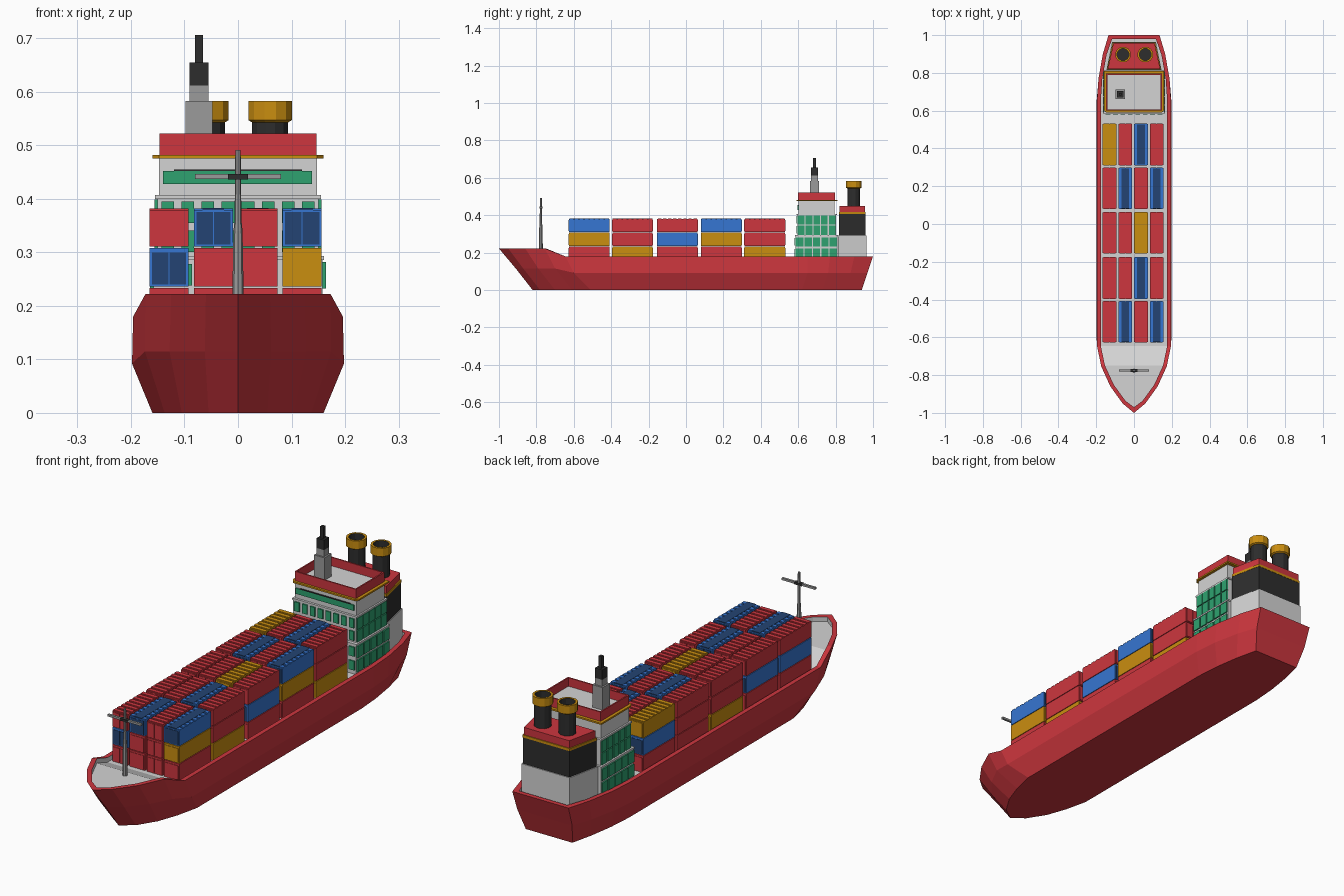
import bpy, bmesh, math
from mathutils import Vector

if "Cube" in bpy.data.objects:
    bpy.data.objects.remove(bpy.data.objects["Cube"])


def material(name, r, g, b):
    lin = lambda c: (c / 255 / 12.92) if c < 11 else ((c / 255 + 0.055) / 1.055) ** 2.4
    m = bpy.data.materials.new(name)
    m.diffuse_color = (lin(r), lin(g), lin(b), 1)
    m.use_nodes = True
    m.node_tree.nodes["Principled BSDF"].inputs["Base Color"].default_value = m.diffuse_color
    return m


RED = material("red", 205, 54, 62)
LIGHT = material("light_grey", 212, 212, 212)
GREY = material("mid_grey", 155, 155, 155)
DARK = material("charcoal", 45, 45, 45)
YELLOW = material("ochre", 202, 142, 16)
GREEN = material("green", 46, 162, 112)
BLUE = material("blue", 54, 118, 210)
NAVY = material("navy", 36, 68, 115)


def finish(name, bm, mats):
    bmesh.ops.recalc_face_normals(bm, faces=bm.faces)
    me = bpy.data.meshes.new(name)
    bm.to_mesh(me)
    bm.free()
    for m in mats:
        me.materials.append(m)
    ob = bpy.data.objects.new(name, me)
    bpy.context.collection.objects.link(ob)
    return ob


def loft(bm, rings, mats, caps=(None, None)):
    """Join closed rings with quads; one material index per band, optional end caps."""
    vs = [[bm.verts.new(p) for p in r] for r in rings]
    n = len(vs[0])
    for a, b, m in zip(vs, vs[1:], mats):
        for i in range(n):
            j = (i + 1) % n
            bm.faces.new((a[i], a[j], b[j], b[i])).material_index = m
    for ring, m in zip((vs[0], vs[-1]), caps):
        if m is not None:
            bm.faces.new(ring).material_index = m
    return vs


def add_box(bm, x0, x1, y0, y1, z0, z1, mat=0):
    rings = [[(x0, y0, z), (x1, y0, z), (x1, y1, z), (x0, y1, z)] for z in (z0, z1)]
    loft(bm, rings, [mat], (mat, mat))


def boxes(name, mats, *dims):
    bm = bmesh.new()
    for d in dims:
        add_box(bm, *d)
    return finish(name, bm, mats)


def prism(name, mat, outline, z0, z1):
    bm = bmesh.new()
    loft(bm, [[(x, y, z) for x, y in outline] for z in (z0, z1)], [0], (0, 0))
    return finish(name, bm, [mat])


# Hull: half outlines at rim, chine and bottom, mirrored into closed rings
rim = [(0, -1), (.06, -.95), (.125, -.86), (.173, -.755), (.196, -.645),
       (.196, .65), (.188, .77), (.165, .9), (.135, 1)]
chine = [(0, -.91), (.062, -.87), (.128, -.79), (.174, -.7), (.198, -.6),
         (.198, .65), (.188, .76), (.163, .88), (.132, .97)]
keel = [(0, -.82), (.055, -.78), (.105, -.7), (.137, -.61), (.16, -.51),
        (.16, .62), (.152, .73), (.135, .84), (.112, .94)]


def sheer(i):
    return .222 if i < 4 else .18


def inward(pts, d):
    out = [(0, pts[0][1] + d * 1.5)]
    for i in range(1, len(pts)):
        a, b = Vector(pts[i - 1]), Vector(pts[min(i + 1, len(pts) - 1)])
        t = (b - a).normalized()
        out.append((pts[i][0] - t.y * d, pts[i][1] + t.x * d))
    x, y = out[-1]
    out[-1] = (x, pts[-1][1] - d)
    return out


def ring(half, height):
    pts = [(x, y, height(i)) for i, (x, y) in enumerate(half)]
    return pts + [(-x, y, z) for x, y, z in reversed(pts[1:])]


bm = bmesh.new()
inner = inward(rim, .02)
vs = loft(bm, [ring(keel, lambda i: 0), ring(chine, lambda i: .115 if i < 4 else .092),
               ring(rim, sheer), ring(inner, sheer),
               ring(inner, lambda i: sheer(i) - .02)], [0, 0, 0, 1])
for r, m in ((vs[0], 0), (vs[-1], 1)):
    n = len(r)
    bm.faces.new((r[0], r[1], r[-1])).material_index = m
    for i in range(1, 8):
        bm.faces.new((r[i], r[i + 1], r[n - i - 1], r[n - i])).material_index = m
finish("hull", bm, [RED, LIGHT])

# Containers: colours per row (bow to stern), layers bottom to top, columns port to starboard
stacks = [("rrrr", "brry", "rbrb"),
          ("ryry", "bryr", "rrbr"),
          ("yrbr", "rbrb", "rryr"),
          ("rbrr", "ryry", "rbrb"),
          ("rryy", "bryr", "yrbr")]
row_y = [-.518, -.286, -.046, .189, .421]
palette = {"r": (RED, RED), "b": (BLUE, NAVY), "y": (YELLOW, YELLOW)}
W, L, H = .0365, .11, .072


def container(name, x, y, z, key, top):
    bm = bmesh.new()
    zt = z + H - (.004 if top else 0)
    add_box(bm, x - W, x + W, y - L + .002, y + L - .002, z, zt)
    for s in (-1, 1):                                   # end doors
        ya, yb = sorted((y + s * (L - .002), y + s * L))
        for c in (-1, 1):
            xc = x + c * .0165
            add_box(bm, xc - .0155, xc + .0155, ya, yb, z + .004, z + H - .008, 1)
    if top:                                             # roof ribs
        for k in range(8):
            yc = y + (k - 3.5) * .027
            add_box(bm, x - W, x + W, yc - .009, yc + .009, zt, zt + .003)
        if key == "b":
            add_box(bm, x - .02, x + .02, y - L + .004, y + L - .004, zt, zt + .004, 1)
    finish(name, bm, palette[key])


for r, layers in enumerate(stacks):
    for l, keys in enumerate(layers):
        for c, key in enumerate(keys):
            container(f"container_{r}_{l}_{c}", -.0045 + .083 * (c - 1.5), row_y[r],
                      .161 + l * .075, key, l == 2)

# Deckhouse: two glazed tiers and the bridge
boxes("deckhouse", [LIGHT],
      (-.158, .158, .586, .81, .155, .288), (-.161, .161, .582, .812, .286, .293),
      (-.15, .15, .596, .802, .29, .402), (-.155, .155, .592, .806, .4, .407),
      (-.148, .148, .602, .795, .405, .478))
panes = []
for hw, y0, y1, zs in ((.158, .586, .81, (.172, .232)), (.15, .596, .802, (.295, .349))):
    for z in zs:
        h = .05
        n = 5
        step = (y1 - y0) / n
        for k in range(n):                              # side glazing
            for s in (-1, 1):
                xa, xb = sorted((s * hw, s * (hw + .006)))
                panes.append((xa, xb, y0 + k * step + .003, y0 + (k + 1) * step - .003, z, z + h))
        step = 2 * hw / 8
        for k in range(8):                              # front glazing
            xa = -hw + k * step
            panes.append((xa + .007, xa + step - .007, y0 - .006, y0, z + .006, z + h - .004))
boxes("deckhouse_windows", [GREEN], *panes)
boxes("bridge_window", [GREEN, DARK], (-.14, .138, .596, .602, .428, .452),
      (-.12, .12, .595, .602, .452, .4545, 1))
prism("bridge_ledge", YELLOW, [(-.148, .59), (.148, .59), (.16, .605), (.16, .81),
                               (-.16, .81), (-.16, .605)], .475, .482)
boxes("bridge_roof", [LIGHT], (-.142, .142, .606, .79, .481, .485))
boxes("bridge_parapet", [RED],
      (-.147, .147, .6, .606, .482, .522), (-.147, .147, .79, .796, .482, .522),
      (-.147, -.141, .606, .79, .482, .522), (.141, .147, .606, .79, .482, .522))

# Radar mast on the bridge roof
bm = bmesh.new()
for hw, z0, z1, m in ((.025, .484, .583, 0), (.0175, .583, .612, 0),
                      (.0175, .612, .655, 1), (.0075, .655, .706, 1)):
    add_box(bm, -.073 - hw, -.073 + hw, .687 - hw, .687 + hw, z0, z1, m)
finish("radar_mast", bm, [GREY, DARK])


# Stern engine house in coloured tiers
def taper(d):
    return [(-.142 - d, .818 - d), (.142 + d, .818 - d), (.112 + d, .96 + d), (-.112 - d, .96 + d)]


prism("engine_house_base", LIGHT, taper(.004), .155, .292)
prism("engine_house_middle", DARK, taper(0), .292, .406)
prism("engine_house_stripe", YELLOW, taper(.001), .406, .417)
prism("engine_house_top", RED, taper(-.003), .417, .449)

# Funnels: charcoal pipe, ochre hollow collar
for name, x in (("funnel_left", -.058), ("funnel_right", .06)):
    prof = [(.035, .445), (.035, .543), (.042, .547), (.042, .583), (.032, .583), (.032, .555)]
    rings = [[(x + rad * math.cos(math.pi * (k + .5) / 6), .897 + rad * math.sin(math.pi * (k + .5) / 6), z)
              for k in range(12)] for rad, z in prof]
    bm = bmesh.new()
    loft(bm, rings, [0, 1, 1, 1, 0], (0, 0))
    finish(name, bm, [DARK, YELLOW])

# Foremast with cross bar and dark collar
MY = -.776
bm = bmesh.new()
rings = [[(rad * math.cos(math.pi * k / 4), MY + rad * math.sin(math.pi * k / 4), z) for k in range(8)]
         for rad, z in ((.011, .198), (.0085, .34), (.0065, .36), (.005, .491))]
loft(bm, rings, [0] * 3, (0, 0))
add_box(bm, -.08, .08, MY - .005, MY + .005, .437, .446)
add_box(bm, -.019, .019, MY - .008, MY + .008, .4365, .4465, 1)
finish("foremast", bm, [GREY, DARK])
